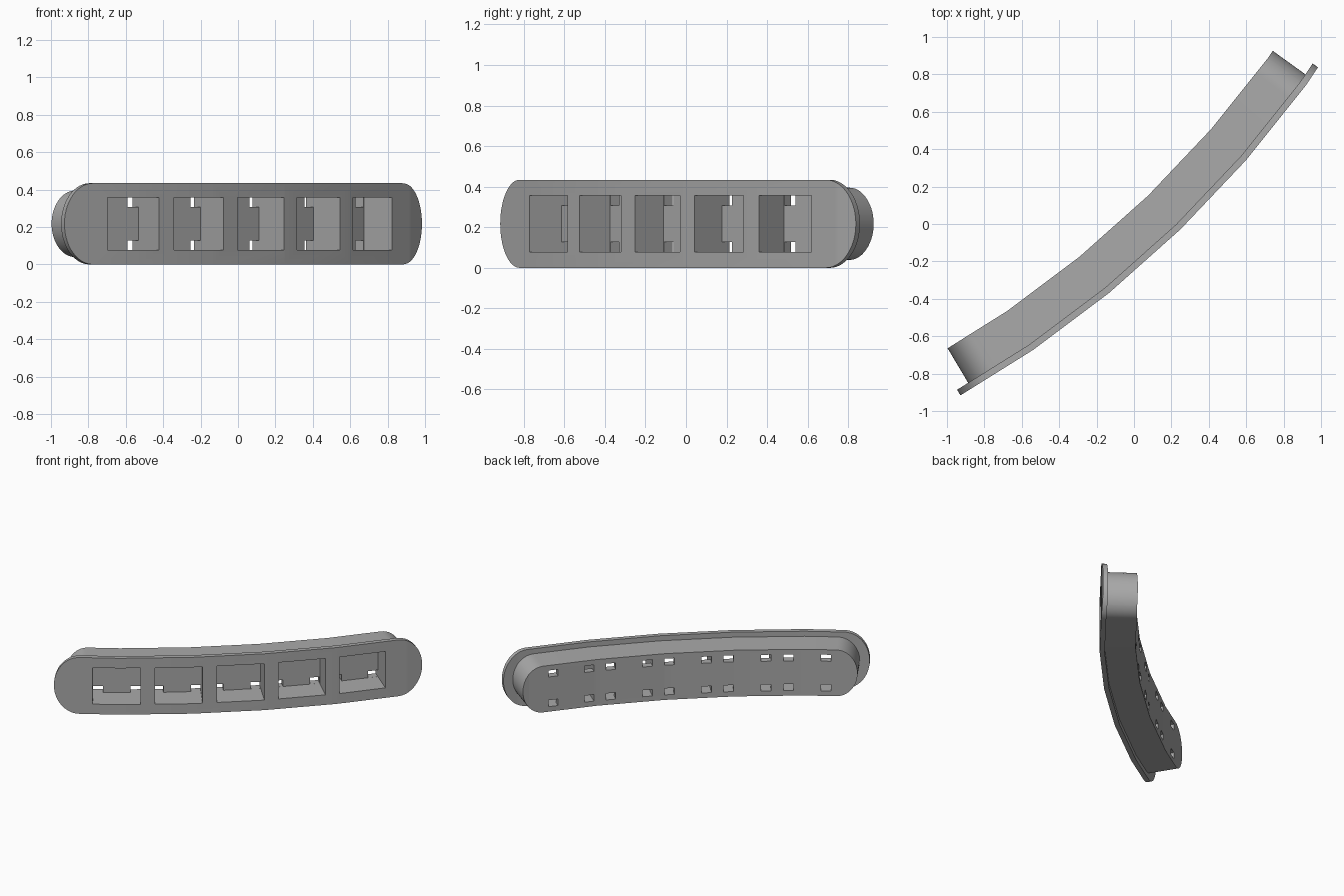
import bpy, bmesh, math
from mathutils import Vector, Matrix

if "Cube" in bpy.data.objects:
    bpy.data.objects.remove(bpy.data.objects["Cube"])

RADIUS = 6.05                  # bend of the outer face
MID_ANGLE = math.radians(42.5)
MID_Z = 0.217
PITCH = 0.51                   # facet length along the bend
FIRST = -1.36
ORIGIN = Vector((0.125, -0.145, 0))
CENTRE = ORIGIN + RADIUS * Vector((-math.sin(MID_ANGLE), math.cos(MID_ANGLE), 0))
FLANGE_DEPTH, FLOOR_DEPTH, BACK_DEPTH = 0.035, 0.2, 0.25

grey = bpy.data.materials.new("plain_grey")
grey.use_nodes = True
grey.diffuse_color = (0.4, 0.4, 0.4, 1)
grey.node_tree.nodes["Principled BSDF"].inputs["Base Color"].default_value = (0.4, 0.4, 0.4, 1)


def on_arc(s, depth):
    a = MID_ANGLE + s / RADIUS
    return CENTRE + (RADIUS - depth) * Vector((math.sin(a), -math.cos(a), 0))


def on_facets(s, depth):
    """Point at length s along the faceted bend, at a depth behind its face."""
    k = math.floor((s - FIRST) / PITCH)
    start = FIRST + k * PITCH
    return on_arc(start, depth).lerp(on_arc(start + PITCH, depth), (s - start) / PITCH)


def make_object(name, bm):
    bmesh.ops.recalc_face_normals(bm, faces=bm.faces)
    mesh = bpy.data.meshes.new(name)
    bm.to_mesh(mesh)
    bm.free()
    obj = bpy.data.objects.new(name, mesh)
    bpy.context.collection.objects.link(obj)
    mesh.materials.append(grey)
    return obj


def make_band(name, half_length, half_height, cap, front, back):
    """Round-ended bar that follows the faceted bend."""
    straight = half_length - cap
    steps = 14
    stations = [FIRST + k * PITCH for k in range(1, 6)]
    for i in range(steps + 1):
        reach = straight + cap * math.sin(i / steps * math.pi / 2)
        stations += [reach, -reach]
    bm = bmesh.new()
    rings = []
    for s in sorted(stations):
        t = min(1, max(0, (abs(s) - straight) / cap))
        h = half_height * math.sqrt(1 - t * t)
        ring = []
        for depth, side in ((front, -1), (front, 1), (back, 1), (back, -1)):
            p = on_facets(s, depth)
            ring.append(bm.verts.new((p.x, p.y, MID_Z + side * h)))
        rings.append(ring)
    for a, b in zip(rings, rings[1:]):
        for i in range(4):
            j = (i + 1) % 4
            bm.faces.new((a[i], a[j], b[j], b[i]))
    bmesh.ops.remove_doubles(bm, verts=bm.verts, dist=1e-5)
    return make_object(name, bm)


def add_box(bm, frame, centre, size):
    matrix = frame @ Matrix.Translation(centre) @ Matrix.Diagonal((*size, 1))
    bmesh.ops.create_cube(bm, size=1, matrix=matrix)


# Cutters: five pockets, each with four corner slots through the back
pockets, slots = bmesh.new(), bmesh.new()
LENGTH, HEIGHT = 0.333, 0.28
SLOT_W, SLOT_H = 0.07, 0.05
for i in range(-2, 3):
    s = i * 0.435
    frame = (Matrix.Translation(on_arc(s, 0) + Vector((0, 0, MID_Z)))
             @ Matrix.Rotation(MID_ANGLE + s / RADIUS, 4, 'Z'))
    add_box(pockets, frame, (0, FLOOR_DEPTH / 2 - 0.05, 0),
            (LENGTH, FLOOR_DEPTH + 0.1, HEIGHT))
    for sx in (-1, 1):
        for sz in (-1, 1):
            add_box(slots, frame,
                    (sx * (LENGTH - SLOT_W - 0.001) / 2, 0.24, sz * (HEIGHT - SLOT_H - 0.001) / 2),
                    (SLOT_W, 0.12, SLOT_H))
cutters = [make_object("pocket_cutter", pockets), make_object("slot_cutter", slots)]

# Front flange and the deeper housing behind it
parts = [make_band("front_flange", 1.308, 0.217, 0.18, 0, FLANGE_DEPTH),
         make_band("rear_housing", 1.238, 0.178, 0.155, FLANGE_DEPTH, BACK_DEPTH)]

for part in parts:
    bpy.ops.object.select_all(action='DESELECT')
    bpy.context.view_layer.objects.active = part
    part.select_set(True)
    for cutter in cutters:
        cut = part.modifiers.new(cutter.name, 'BOOLEAN')
        cut.operation = 'DIFFERENCE'
        cut.solver = 'EXACT'
        cut.object = cutter
        bpy.ops.object.modifier_apply(modifier=cut.name)
    bpy.ops.object.shade_smooth_by_angle(angle=math.radians(30))

for cutter in cutters:
    bpy.data.objects.remove(cutter)
